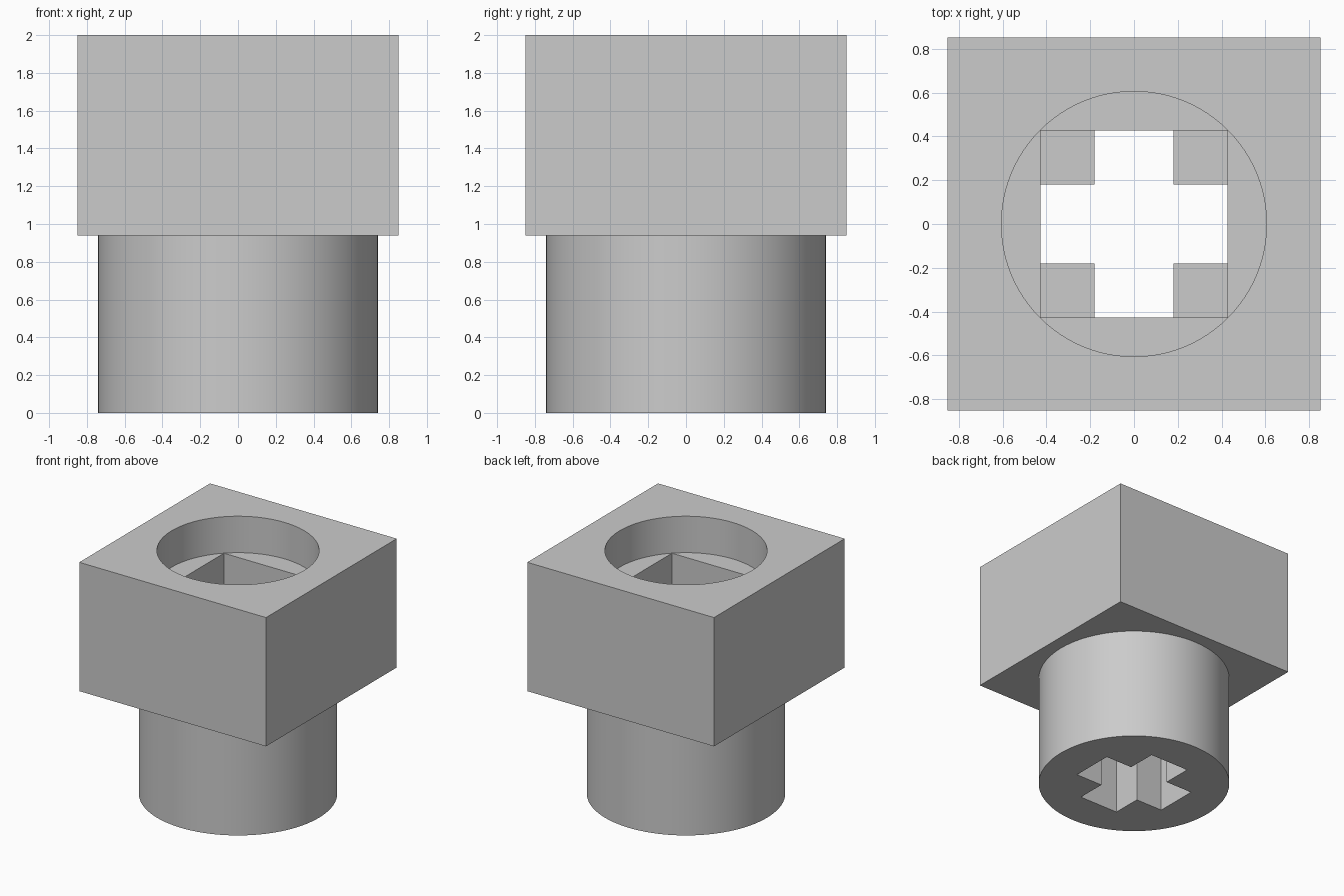
import bpy
import math

if "Cube" in bpy.data.objects:
    bpy.data.objects.remove(bpy.data.objects["Cube"], do_unlink=True)

TOP = 2.0
HEAD_BASE = 0.94
POCKET_FLOOR = 1.70
SOCKET_FLOOR = 0.94
OVER = 0.1  # how far cutters overshoot an open end

grey = bpy.data.materials.new("plain grey")
grey.use_nodes = True
colour = (0.6, 0.6, 0.6, 1)
grey.diffuse_color = colour
grey.node_tree.nodes["Principled BSDF"].inputs["Base Color"].default_value = colour


def box(name, width, depth, low, high):
    bpy.ops.mesh.primitive_cube_add(size=1, location=(0, 0, (low + high) / 2))
    ob = bpy.context.object
    ob.name = name
    ob.scale = (width, depth, high - low)
    bpy.ops.object.transform_apply(location=True, rotation=False, scale=True)
    return ob


def cylinder(name, radius, low, high):
    bpy.ops.mesh.primitive_cylinder_add(
        vertices=96, radius=radius, depth=high - low, location=(0, 0, (low + high) / 2))
    ob = bpy.context.object
    ob.name = name
    bpy.ops.object.transform_apply(location=True, rotation=False, scale=False)
    return ob


def combine(target, tool, operation):
    """Apply a boolean to the target and remove the tool."""
    bpy.context.view_layer.objects.active = target
    mod = target.modifiers.new(operation.lower(), "BOOLEAN")
    mod.operation = operation
    mod.solver = "EXACT"
    mod.object = tool
    bpy.ops.object.modifier_apply(modifier=mod.name)
    bpy.data.objects.remove(tool, do_unlink=True)


# Square head on a round shank, joined as one solid
body = box("socket_body", 1.70, 1.70, HEAD_BASE, TOP)
combine(body, cylinder("shank", 0.74, 0, HEAD_BASE + OVER), "UNION")

# Round pocket in the top, then a square socket below it
combine(body, cylinder("round_pocket", 0.605, POCKET_FLOOR, TOP + OVER), "DIFFERENCE")
combine(body, box("square_socket", 0.854, 0.854, SOCKET_FLOOR, POCKET_FLOOR + OVER), "DIFFERENCE")

# Cross-shaped hole through the shank
for width, depth in ((0.854, 0.36), (0.36, 0.854)):
    combine(body, box("cross_arm", width, depth, -OVER, SOCKET_FLOOR + OVER), "DIFFERENCE")

# One colour, smooth round walls and sharp edges
body.data.materials.clear()
body.data.materials.append(grey)
bpy.ops.object.select_all(action="DESELECT")
body.select_set(True)
bpy.context.view_layer.objects.active = body
bpy.ops.object.shade_smooth_by_angle(angle=math.radians(30))
